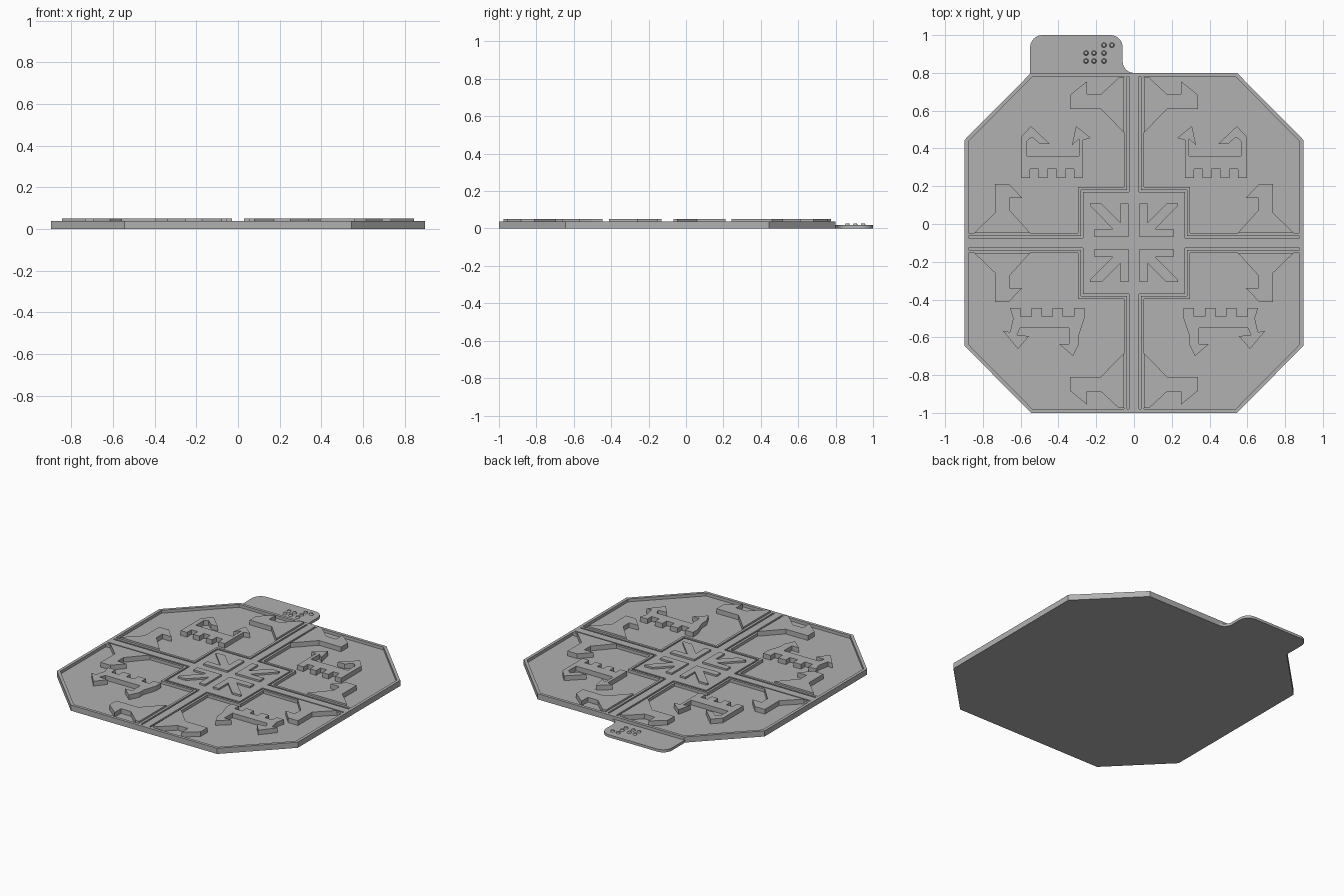
import bpy, bmesh, math

if "Cube" in bpy.data.objects:
    bpy.data.objects.remove(bpy.data.objects["Cube"])

YC = -0.1                      # centre of the octagon in y
FLOOR, RIM, TOP = 0.018, 0.038, 0.05

gray = bpy.data.materials.new("plain gray")
gray.diffuse_color = (0.44, 0.44, 0.44, 1)
gray.use_nodes = True
gray.node_tree.nodes["Principled BSDF"].inputs["Base Color"].default_value = gray.diffuse_color


def finish(bm, name):
    bmesh.ops.recalc_face_normals(bm, faces=bm.faces)
    me = bpy.data.meshes.new(name)
    bm.to_mesh(me)
    bm.free()
    me.materials.append(gray)
    ob = bpy.data.objects.new(name, me)
    bpy.context.collection.objects.link(ob)
    return ob


def prism(name, pts, z0, z1):
    """Extrude a flat outline from z0 to z1."""
    bm = bmesh.new()
    face = bm.faces.new([bm.verts.new((x, y, z0)) for x, y in pts])
    new = bmesh.ops.extrude_face_region(bm, geom=[face])["geom"]
    for v in new:
        if isinstance(v, bmesh.types.BMVert):
            v.co.z = z1
    return finish(bm, name)


def mirrored(name, pts, z0, z1, signs_y=(1, -1)):
    """Outline given as offsets from the octagon centre, repeated by mirroring."""
    for sy in signs_y:
        for sx in (-1, 1):
            label = name + ("_back" if sy > 0 else "_front") + ("_left" if sx < 0 else "_right")
            prism(label, [(sx * x, YC + sy * y) for x, y in pts], z0, z1)


def octagon(w, h, cx, cy):
    q = [(w, -cy), (w, cy), (cx, h), (-cx, h), (-w, cy), (-w, -cy), (-cx, -h), (cx, -h)]
    return [(x, y + YC) for x, y in q]


def grid(pts):
    """Hundredths of a unit to units."""
    return [(x / 100, y / 100) for x, y in pts]


# base plate and raised rim
outer = octagon(0.897, 0.9, 0.545, 0.545)
inner = octagon(0.877, 0.88, 0.537, 0.537)
prism("base_plate", outer, 0, FLOOR)

bm = bmesh.new()
rings = [[bm.verts.new((x, y, z)) for x, y in o]
         for o, z in ((outer, FLOOR), (outer, RIM), (inner, RIM), (inner, FLOOR))]
for k in range(4):
    a, b = rings[k], rings[(k + 1) % 4]
    for i in range(8):
        j = (i + 1) % 8
        bm.faces.new((a[i], a[j], b[j], b[i]))
finish(bm, "rim")

# raised cross with square middle, then a thin groove, then L-shaped walls
w, h, a, s = 0.877, 0.88, 0.026, 0.27
quarter = [(w, a), (s, a), (s, s), (a, s), (a, h)]
cross = (quarter + [(-x, y) for x, y in quarter[::-1]]
         + [(-x, -y) for x, y in quarter] + [(x, -y) for x, y in quarter[::-1]])
prism("cross", [(x, y + YC) for x, y in cross], FLOOR, RIM)
b, t, c, d = 0.037, 0.281, 0.053, 0.296
mirrored("cross_wall", [(w, b), (t, b), (t, t), (b, t), (b, h),
                        (c, h), (c, d), (d, d), (d, c), (w, c)], FLOOR, RIM)

# four diagonal arrows in the middle
mirrored("middle_arrow", grid([(23.3, 20.8), (17.2, 20.8), (7.2, 10.8), (7.2, 20.8), (3, 20.8), (3, 3.2),
                               (21, 3.2), (21, 7.4), (11.2, 7.4), (23.3, 19.6)]), RIM - 0.002, TOP)

# barbed flares along the cross
mirrored("side_flare", grid([(55, 5.3), (66, 17.5), (66, 23.8), (59.2, 23.8), (66.2, 31.2),
                             (73.5, 31.2), (73.5, 16), (84.6, 5.3)]), FLOOR, TOP)
mirrored("end_flare", grid([(5.3, 58.3), (17.6, 71), (34, 71), (34, 78.2), (24.9, 85.6),
                            (24.9, 78.8), (17.4, 78.8), (8, 87.5), (5.3, 87.5)]), FLOOR, TOP)

# hooked figures with a notched edge; the back and front pairs differ


def notches(x0, x1, y_out, y_in):
    """Square teeth running from x0 to x1: four teeth, three gaps."""
    step = (x1 - x0) / 7
    pts = []
    for i in range(7):
        y = y_out if i % 2 == 0 else y_in
        pts += [(x0 + i * step, y), (x0 + (i + 1) * step, y)]
    return pts


mirrored("hook_figure", grid([(59.8, 56), (54.5, 61.8), (44.5, 52.3), (49.7, 52.3), (54, 56), (56.6, 54),
                              (56.6, 46), (29.1, 46), (29.1, 55), (32.8, 51.8), (30.7, 61.8),
                              (22.8, 55.5), (27, 54.5)] + notches(27, 59.8, 34.4, 39.1)),
         FLOOR, TOP, (1,))
mirrored("hook_figure", grid([(64, 40), (65.6, 47.2), (69.3, 46.7), (61.4, 56.2), (55.6, 49.3), (61.9, 48.8),
                              (60.3, 45), (34.4, 45), (34.4, 53.5), (39.7, 53.5), (32.3, 59.9),
                              (29.1, 53.5), (29.1, 48.7), (26.2, 40)] + notches(26.2, 65.6, 34.6, 39)),
         FLOOR, TOP, (-1,))

# thin tab with rounded corners and a fillet on its right
R = 0.065


def arc(cx, cy, r, a0, a1, n=8):
    return [(cx + r * math.cos(math.radians(a0 + (a1 - a0) * i / n)),
             cy + r * math.sin(math.radians(a0 + (a1 - a0) * i / n))) for i in range(n + 1)]


tab = ([(-0.55, 0.79)] + arc(-0.55 + R, 1 - R, R, 180, 90) + arc(-0.06 - R, 1 - R, R, 90, 0)
       + arc(0, 0.86, 0.06, 180, 270) + [(0, 0.79)])
prism("tab", tab, 0, FLOOR - 0.0005)

# small round bumps on the tab
for i, (x, y) in enumerate([(-0.254, 0.905), (-0.212, 0.905), (-0.254, 0.863), (-0.212, 0.863),
                            (-0.159, 0.947), (-0.117, 0.947), (-0.159, 0.905), (-0.159, 0.863)]):
    bm = bmesh.new()
    bmesh.ops.create_cone(bm, cap_ends=True, segments=16, radius1=0.014, radius2=0.009, depth=0.012)
    bmesh.ops.translate(bm, verts=bm.verts, vec=(x, y, 0.022))
    finish(bm, f"tab_bump_{i + 1}")
